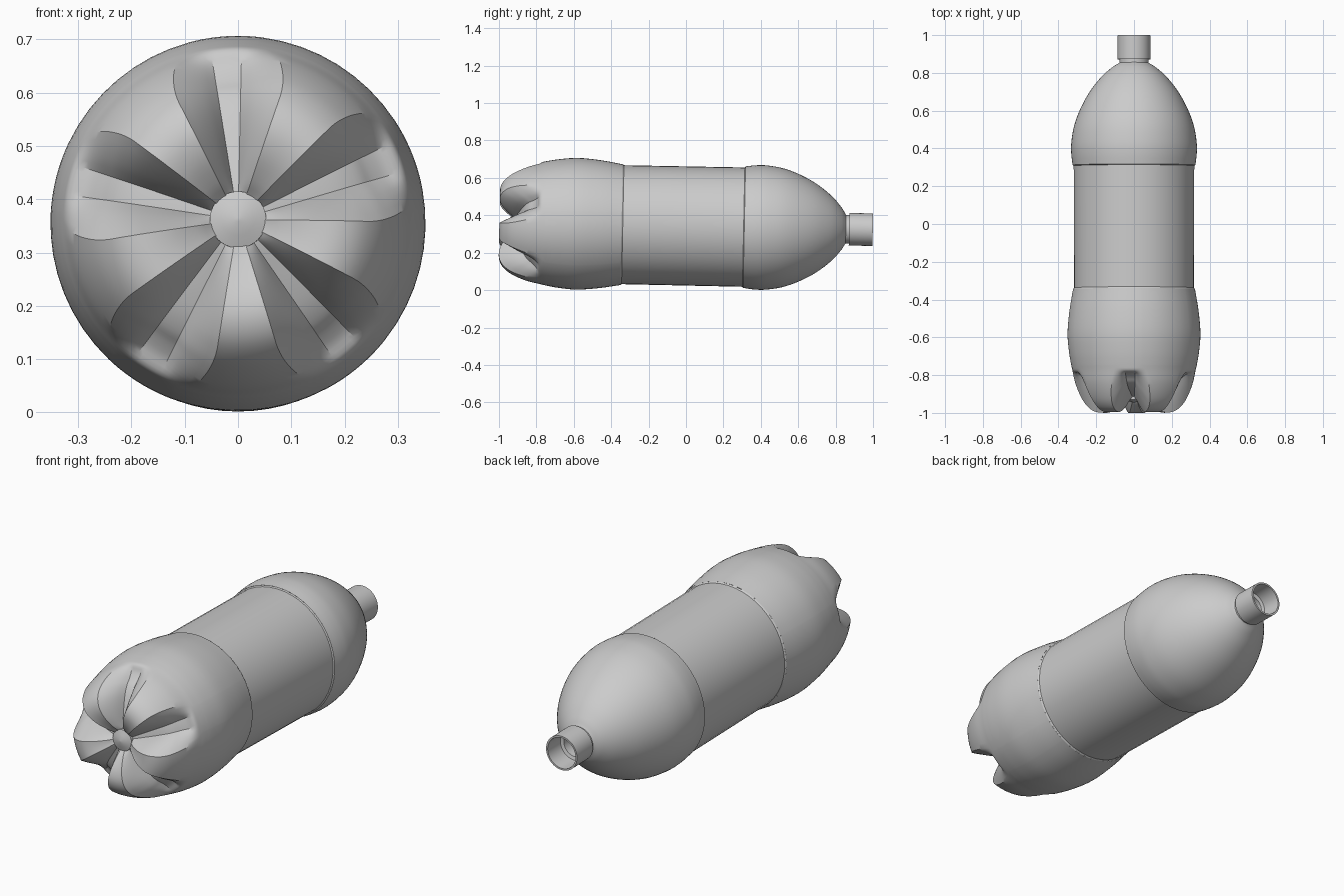
import bpy, bmesh
from math import sin, cos, pi
from mathutils import Matrix, Vector

cube = bpy.data.objects.get("Cube")
if cube:
    bpy.data.objects.remove(cube)

grey = bpy.data.materials.new("plain grey")
grey.use_nodes = True
colour = (0.6, 0.6, 0.6, 1)
grey.diffuse_color = colour
grey.node_tree.nodes["Principled BSDF"].inputs["Base Color"].default_value = colour

# The bottle lies along y, its neck dipping slightly
LAY = Matrix.Translation((0, 0, 0.343)) @ Matrix.Rotation(-0.02, 4, 'X')
SECTORS, FIRST = 5, 1.64
HALF = pi / SECTORS


def smooth_path(points, steps):
    """Catmull-Rom curve through (radius, axis) points."""
    pts = [Vector(p) for p in points]
    pts = [2 * pts[0] - pts[1]] + pts + [2 * pts[-1] - pts[-2]]
    out = []
    for a, b, c, d in zip(pts, pts[1:], pts[2:], pts[3:]):
        for i in range(steps):
            t = i / steps
            out.append(0.5 * (2 * b + (c - a) * t + (2 * a - 5 * b + 4 * c - d) * t * t
                              + (3 * b - a - 3 * c + d) * t ** 3))
    return out + [pts[-2]]


def place(angle, radius, axis):
    return LAY @ Vector((radius * cos(angle), axis, radius * sin(angle)))


def skin(name, rings, cap_start=False):
    """Joins closed rings of points into one smooth shell."""
    bm = bmesh.new()
    loops = [[bm.verts.new(p) for p in ring] for ring in rings]
    n = len(loops[0])
    for lo, hi in zip(loops, loops[1:]):
        for i in range(n):
            j = (i + 1) % n
            bm.faces.new((lo[i], lo[j], hi[j], hi[i]))
    if cap_start:
        bm.faces.new(loops[0])
    bmesh.ops.recalc_face_normals(bm, faces=bm.faces)
    mesh = bpy.data.meshes.new(name)
    bm.to_mesh(mesh)
    bm.free()
    mesh.materials.append(grey)
    obj = bpy.data.objects.new(name, mesh)
    bpy.context.collection.objects.link(obj)
    bpy.ops.object.select_all(action='DESELECT')
    obj.select_set(True)
    bpy.context.view_layer.objects.active = obj
    bpy.ops.object.shade_smooth_by_angle(angle=0.5)
    return obj


def lathe(name, profile, count=60, cap_start=False):
    return skin(name, [[place(2 * pi * i / count, r, y) for i in range(count)]
                       for r, y in profile], cap_start)


# Five-footed base: foot and groove profiles blended around the axis
foot = smooth_path([(0.05, -0.93), (0.08, -0.957), (0.13, -0.987), (0.18, -0.998),
                    (0.225, -0.985), (0.262, -0.95), (0.29, -0.9), (0.312, -0.84),
                    (0.325, -0.78), (0.332, -0.75)], 4)
groove = smooth_path([(0.05, -0.915), (0.07, -0.91), (0.11, -0.898), (0.16, -0.882),
                      (0.205, -0.864), (0.24, -0.842), (0.263, -0.818), (0.29, -0.797),
                      (0.322, -0.782), (0.332, -0.75)], 4)
FLOOR, WALL, LOBE = 3, 5, 4
STEPS = FLOOR + WALL + LOBE


def column(k, t):
    """Angle from the groove and foot share for one column of a half sector."""
    inner = 0.09
    outer = 0.4 - 0.2 * max(0, (t - 0.5) / 0.5) ** 1.5
    if k <= FLOOR:
        return inner * k / FLOOR, 0
    if k <= FLOOR + WALL:
        u = (k - FLOOR) / WALL
        return inner + (outer - inner) * u, u ** 0.9
    return outer + (HALF - outer) * (k - FLOOR - WALL) / LOBE, 1


rings = []
for i, (f, g) in enumerate(zip(foot, groove)):
    t = i / (len(foot) - 1)
    ring = []
    for s in range(SECTORS):
        for k in range(-STEPS + 1, STEPS + 1):
            angle, share = column(abs(k), t)
            r, y = g.lerp(f, share)
            ring.append(place(FIRST + 2 * HALF * s + (angle if k > 0 else -angle), r, y))
    rings.append(ring)

# Lower bulge continues from the base in the same shell
bulge = smooth_path([(0.332, -0.75), (0.344, -0.68), (0.352, -0.58),
                     (0.342, -0.46), (0.323, -0.345)], 4)
last = [column(abs(k), 1)[0] * (1 if k > 0 else -1) for k in range(-STEPS + 1, STEPS + 1)]
for r, y in bulge[1:]:
    rings.append([place(FIRST + 2 * HALF * s + a, r, y)
                  for s in range(SECTORS) for a in last])
skin("footed_base", rings)

# Small raised button at the centre of the base
lathe("base_button", [(0.004, -0.945), (0.03, -0.938), (0.053, -0.93), (0.053, -0.9)],
      40, True)

# Straight label band
lathe("label_band", [(0.323, -0.345), (0.318, -0.338), (0.319, 0.308), (0.325, 0.312)], 48)

# Domed shoulder, neck and open mouth
shoulder = smooth_path([(0.325, 0.312), (0.332, 0.37), (0.332, 0.43), (0.317, 0.52),
                        (0.284, 0.61), (0.235, 0.7), (0.172, 0.78), (0.115, 0.83),
                        (0.08, 0.852)], 4)
lathe("shoulder", shoulder + [(0.076, 0.855), (0.076, 0.872)], 72)
lathe("neck_collar", [(0.076, 0.872), (0.087, 0.872), (0.087, 0.999), (0.078, 0.999),
                      (0.076, 0.9), (0.06, 0.895), (0.06, 0.84)], 48)
